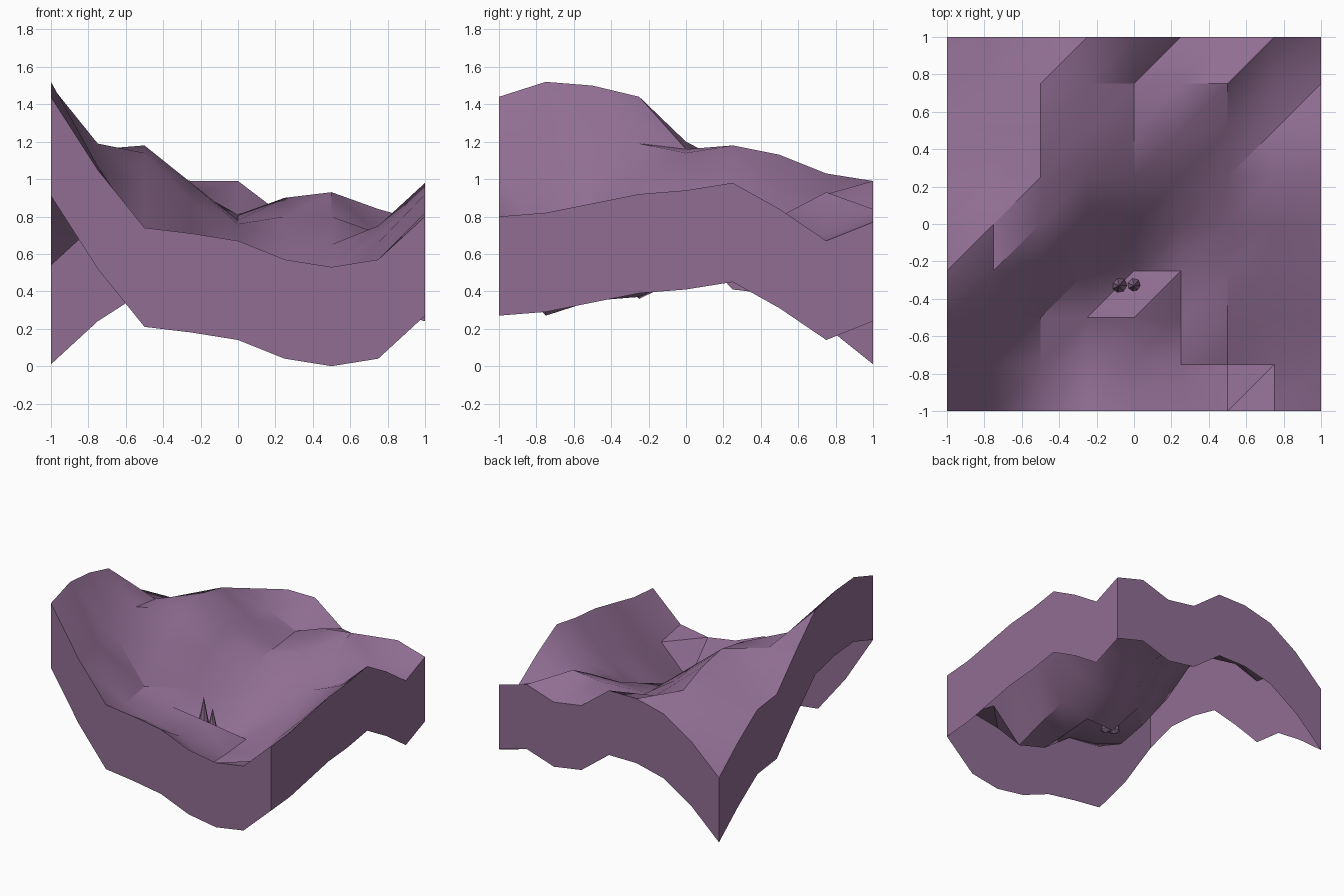
import bpy
import bmesh
import math
from mathutils import Vector

cube = bpy.data.objects.get("Cube")
if cube:
    bpy.data.objects.remove(cube, do_unlink=True)

# Single dusty purple colour shared by every part
purple = bpy.data.materials.new("dusty_purple")
purple.use_nodes = True
colour = (0.28, 0.155, 0.29, 1)
purple.diffuse_color = colour
purple.node_tree.nodes["Principled BSDF"].inputs["Base Color"].default_value = colour

STEP = 0.25
SKIRT = 0.53


def add_object(name, bm, smooth_angle=None):
    """Turn a bmesh into a named object with the shared colour."""
    mesh = bpy.data.meshes.new(name)
    bm.to_mesh(mesh)
    bm.free()
    mesh.materials.append(purple)
    obj = bpy.data.objects.new(name, mesh)
    bpy.context.collection.objects.link(obj)
    if smooth_angle:
        bpy.ops.object.select_all(action="DESELECT")
        obj.select_set(True)
        bpy.context.view_layer.objects.active = obj
        bpy.ops.object.shade_smooth_by_angle(angle=math.radians(smooth_angle))
    return obj


# Ground height profiles in hundredths, from the front row to the back row
profiles = [
    "144 105 74 71 67 57 53 57 80",
    "152 107 65 56 52 34 27 52 82",
    "150 103 70 60 57 35 35 60 87",
    "144 119 100 65 36 37 42 66 92",
    "120 116 114 88 58 48 52 70 94",
    "94 107 118 98 76 66 65 75 98",
    "91 102 113 95 78 80 80 71 84",
    "74 89 103 92 81 90 93 70 67",
    "54 77 93 99 99 80 76 84 77",
]

# Terrain surface, split along one diagonal direction
bm = bmesh.new()
grid = []
for row, profile in enumerate(profiles):
    heights = [int(value) / 100 for value in profile.split()]
    grid.append([bm.verts.new((col * STEP - 1, row * STEP - 1, height))
                 for col, height in enumerate(heights)])

for near, far in zip(grid, grid[1:]):
    for col in range(len(near) - 1):
        bm.faces.new((near[col], near[col + 1], far[col + 1]))
        bm.faces.new((near[col], far[col + 1], far[col]))

# Skirt walls hanging from the rim, open underneath
rim = [edge for edge in bm.edges if edge.is_boundary]
hanging = bmesh.ops.extrude_edge_only(bm, edges=rim)["geom"]
for vert in hanging:
    if isinstance(vert, bmesh.types.BMVert):
        vert.co.z -= SKIRT
bmesh.ops.recalc_face_normals(bm, faces=bm.faces[:])
top_face = max(bm.faces, key=lambda face: abs(face.normal.z))
if top_face.normal.z < 0:
    bmesh.ops.reverse_faces(bm, faces=bm.faces[:])
add_object("terrain", bm, smooth_angle=35)


# Slender rock spikes standing in the hollow
def add_spike(name, x, y, base, tip, radius=0.045, sides=7):
    bm = bmesh.new()
    ring = []
    for side in range(sides):
        angle = math.tau * side / sides
        ring.append(bm.verts.new((x + radius * math.cos(angle),
                                  y + radius * math.sin(angle), base)))
    peak = bm.verts.new(Vector((x, y, tip)))
    root = bm.verts.new(Vector((x, y, base - radius / 2)))
    for side in range(sides):
        first, second = ring[side], ring[(side + 1) % sides]
        bm.faces.new((first, second, peak))
        bm.faces.new((second, first, root))
    add_object(name, bm)


add_spike("tall_rock_spike", -0.08, -0.33, 0.42, 0.66)
add_spike("short_rock_spike", 0, -0.33, 0.4, 0.59, radius=0.04)
